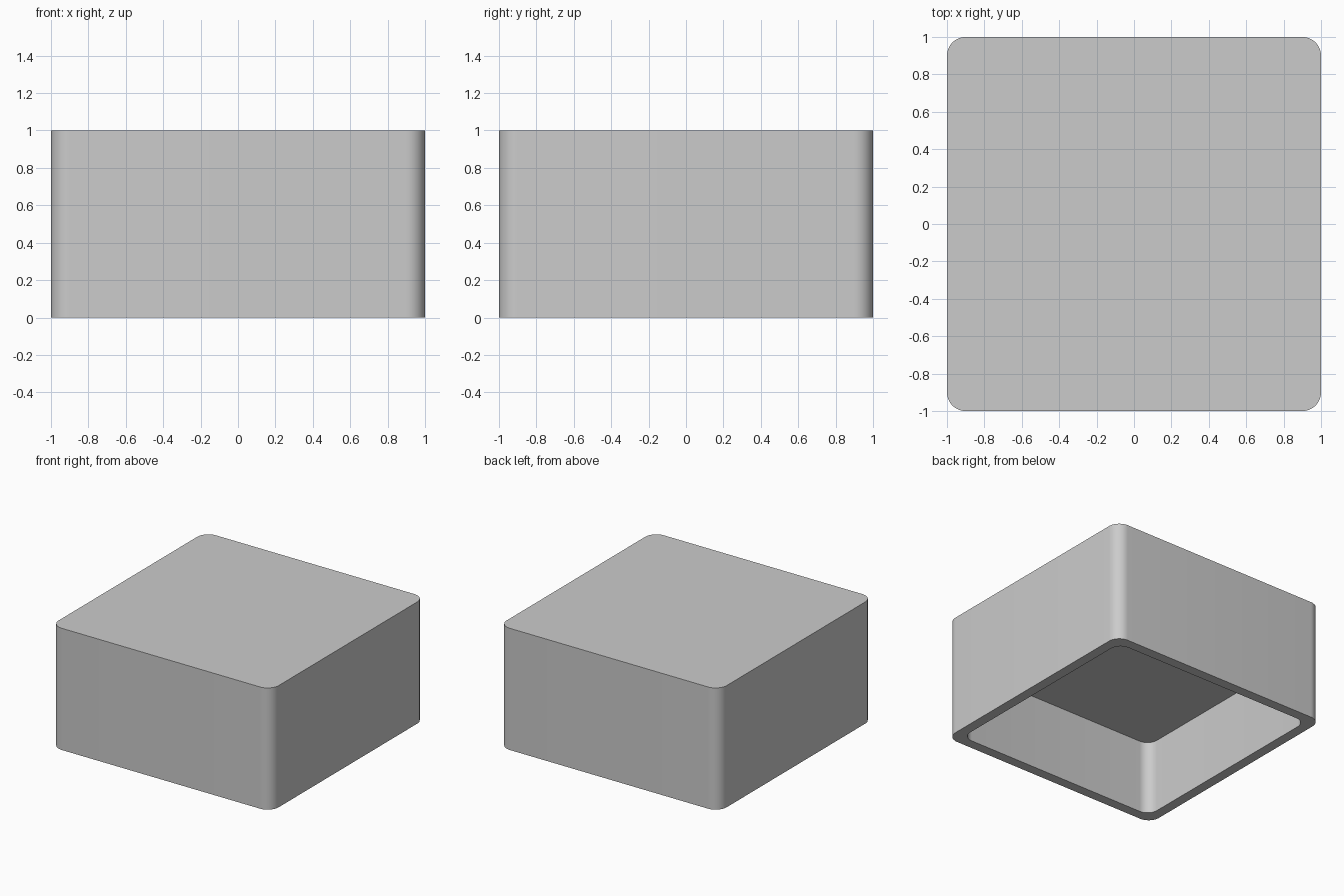
import bpy, bmesh
from math import cos, sin, pi

if "Cube" in bpy.data.objects:
    bpy.data.objects.remove(bpy.data.objects["Cube"])

HEIGHT, CAVITY = 1.0, 0.61
RADIUS, SEGMENTS = 0.1, 12


def rounded_square(half, radius):
    """Counter-clockwise outline of a square with rounded corners."""
    points = []
    for corner, (sx, sy) in enumerate([(1, 1), (-1, 1), (-1, -1), (1, -1)]):
        for i in range(SEGMENTS + 1):
            a = (corner + i / SEGMENTS) * pi / 2
            points.append((sx * (half - radius) + radius * cos(a),
                           sy * (half - radius) + radius * sin(a)))
    return points


bm = bmesh.new()


def ring(outline, z):
    return [bm.verts.new((x, y, z)) for x, y in outline]


def bridge(a, b):
    n = len(a)
    for i in range(n):
        j = (i + 1) % n
        bm.faces.new((a[i], a[j], b[j], b[i]))


# Outer shell, bottom rim and the recess open at the underside
outer = rounded_square(1.0, RADIUS)
inner = rounded_square(0.917, RADIUS * 0.92)
rings = [ring(outer, HEIGHT), ring(outer, 0), ring(inner, 0), ring(inner, CAVITY)]
for a, b in zip(rings, rings[1:]):
    bridge(a, b)
bm.faces.new(rings[0])   # top
bm.faces.new(rings[-1])  # recess ceiling
bmesh.ops.recalc_face_normals(bm, faces=bm.faces)

mesh = bpy.data.meshes.new("hollow_block")
bm.to_mesh(mesh)
bm.free()
block = bpy.data.objects.new("hollow_block", mesh)
bpy.context.collection.objects.link(block)

# Smooth corners, sharp rims
bpy.context.view_layer.objects.active = block
block.select_set(True)
bpy.ops.object.shade_smooth_by_angle()
